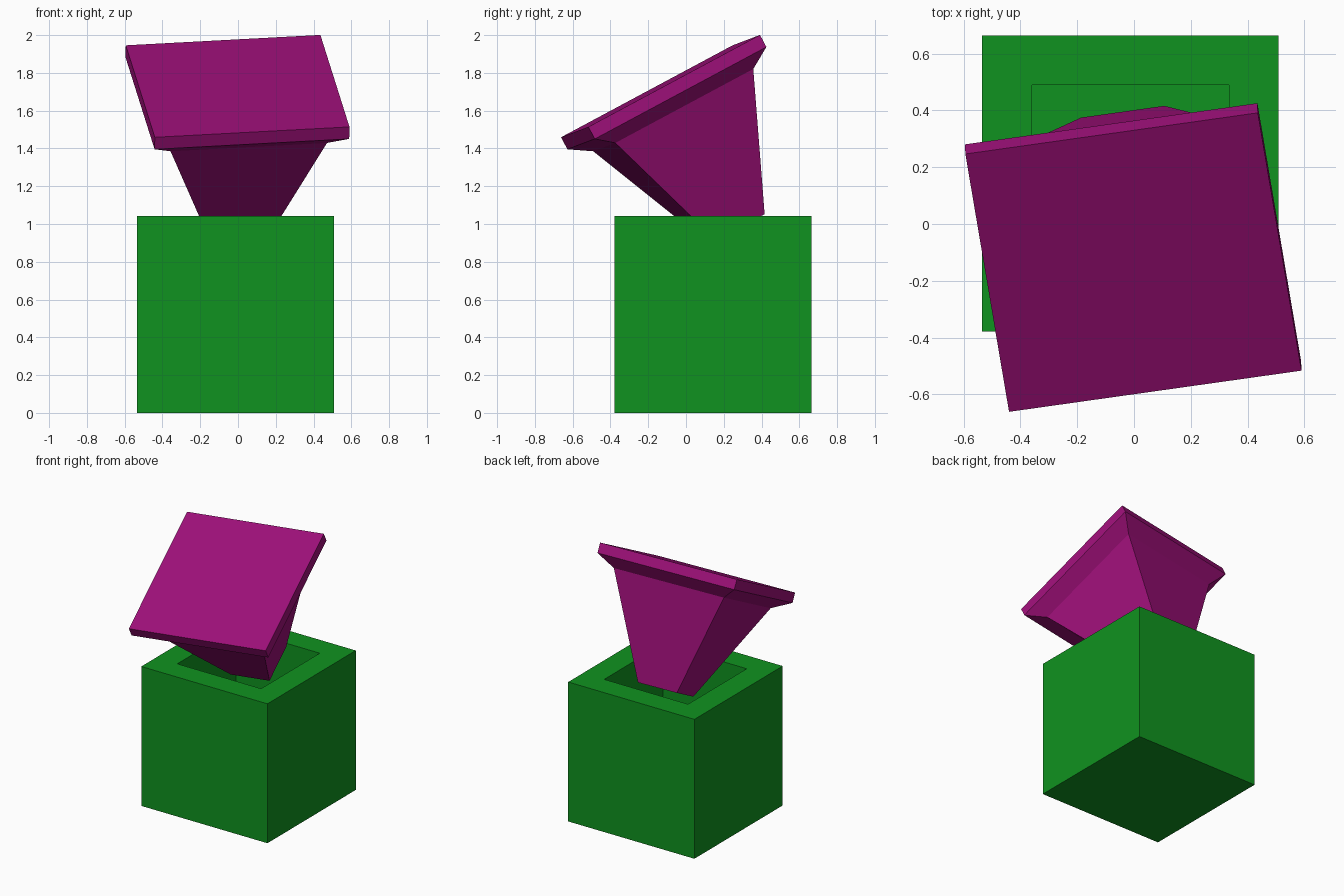
import bpy, bmesh
from mathutils import Matrix, Vector

if "Cube" in bpy.data.objects:
    bpy.data.objects.remove(bpy.data.objects["Cube"])


def square_stack(name, rings, color, matrix):
    """Skin a chain of square rings (half width, height), capping both ends."""
    bm = bmesh.new()
    loops = [[bm.verts.new((sx * h, sy * h, z))
              for sx, sy in ((-1, -1), (1, -1), (1, 1), (-1, 1))]
             for h, z in rings]
    for a, b in zip(loops, loops[1:]):
        for i in range(4):
            j = (i + 1) % 4
            bm.faces.new((a[i], a[j], b[j], b[i]))
    bm.faces.new(loops[0][::-1])
    bm.faces.new(loops[-1])
    bmesh.ops.recalc_face_normals(bm, faces=bm.faces)
    mesh = bpy.data.meshes.new(name)
    bm.to_mesh(mesh)
    bm.free()
    mat = bpy.data.materials.new(name + "_color")
    mat.diffuse_color = color
    mat.use_nodes = True
    mat.node_tree.nodes["Principled BSDF"].inputs["Base Color"].default_value = mat.diffuse_color
    mesh.materials.append(mat)
    obj = bpy.data.objects.new(name, mesh)
    obj.matrix_world = matrix
    bpy.context.collection.objects.link(obj)
    return obj


# Hollow container: outer wall, rim, inner wall, floor
square_stack("container",
             [(0.522, 0), (0.522, 1.043), (0.347, 1.043), (0.347, 0.175)],
             (0.005, 0.29, 0.014, 1),
             Matrix.Translation((-0.013, 0.143, 0)))

# Tilted stopper: tapered plug, chamfer, square plate (local z = plate normal)
ex = Vector((1.03, 0.145, 0.055)).normalized()
ey = Vector((-0.155, 0.905, 0.485))
ey = (ey - ex * ey.dot(ex)).normalized()
ez = ex.cross(ey)
tilt = Matrix((ex, ey, ez)).transposed().to_4x4()
square_stack("stopper",
             [(0.148, -0.855), (0.419, -0.144), (0.521, -0.072), (0.521, 0)],
             (0.34, 0.005, 0.19, 1),
             Matrix.Translation((-0.002, -0.135, 1.73)) @ tilt)
